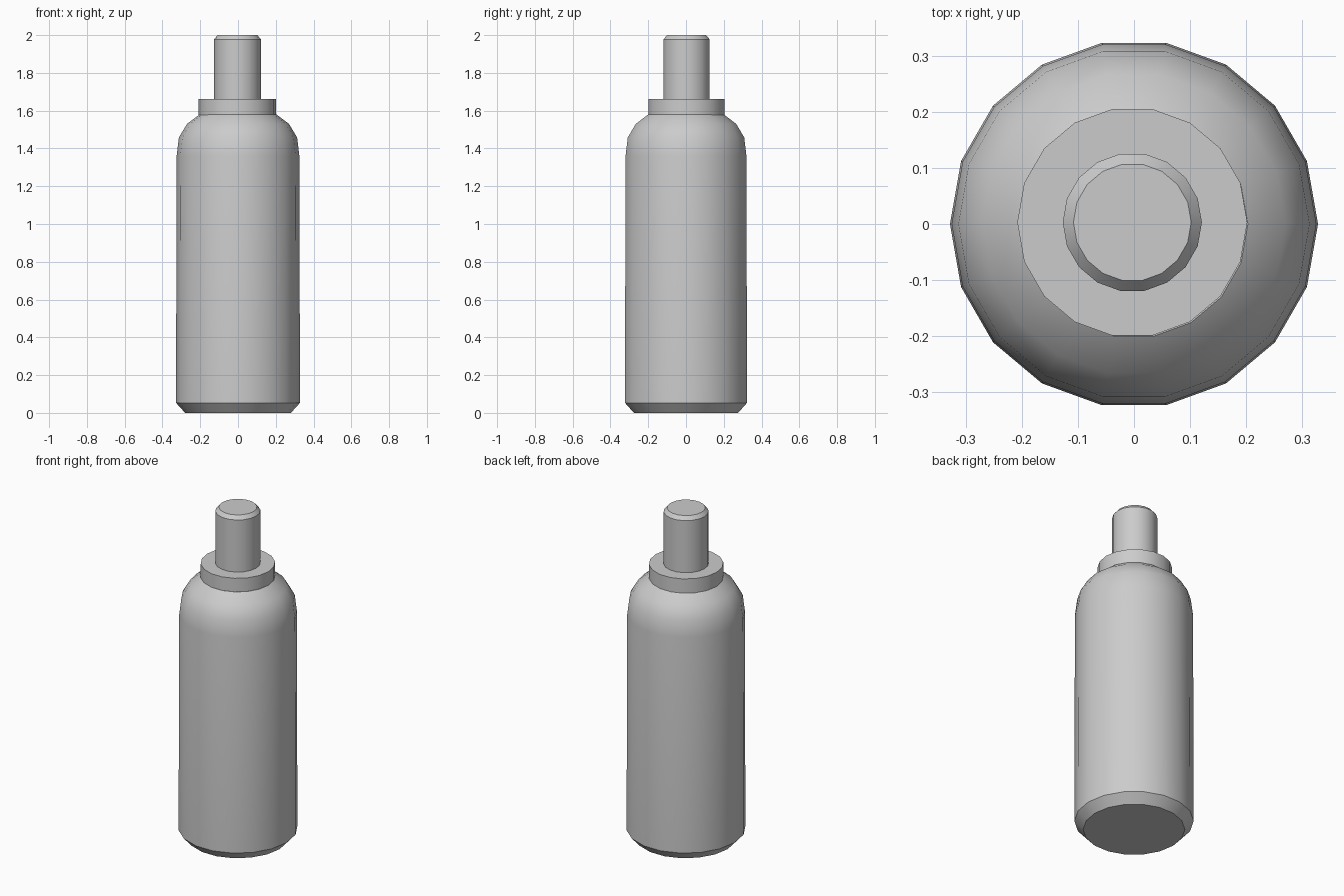
import bpy
import bmesh
from math import cos, sin, pi, radians

if "Cube" in bpy.data.objects:
    bpy.data.objects.remove(bpy.data.objects["Cube"])

SIDES = 18


def lathe(name, profile, cx=0.0, cy=0.0):
    """Revolve (radius, z) points, listed bottom to top, into a capped solid."""
    bm = bmesh.new()
    rings = []
    for r, z in profile:
        rings.append([bm.verts.new((cx + r * cos(2 * pi * i / SIDES),
                                    cy + r * sin(2 * pi * i / SIDES), z))
                      for i in range(SIDES)])
    for low, high in zip(rings, rings[1:]):
        for i in range(SIDES):
            j = (i + 1) % SIDES
            bm.faces.new((low[i], low[j], high[j], high[i]))
    bm.faces.new(rings[0][::-1])
    bm.faces.new(rings[-1])
    mesh = bpy.data.meshes.new(name)
    bm.to_mesh(mesh)
    bm.free()
    obj = bpy.data.objects.new(name, mesh)
    bpy.context.collection.objects.link(obj)
    bpy.ops.object.select_all(action='DESELECT')
    obj.select_set(True)
    bpy.context.view_layer.objects.active = obj
    bpy.ops.object.shade_smooth_by_angle(angle=radians(35))
    return obj


# Bottle body with chamfered base and rounded shoulder
lathe("bottle_body", [(0.28, 0), (0.328, 0.053), (0.325, 1.36), (0.313, 1.458),
                      (0.27, 1.53), (0.203, 1.58)])

# Collar around the neck
lathe("neck_collar", [(0.205, 1.575), (0.205, 1.662)], -0.003, 0.003)

# Nozzle with chamfered top
lathe("nozzle", [(0.124, 1.655), (0.124, 1.978), (0.105, 2.0)], -0.003, 0.003)
